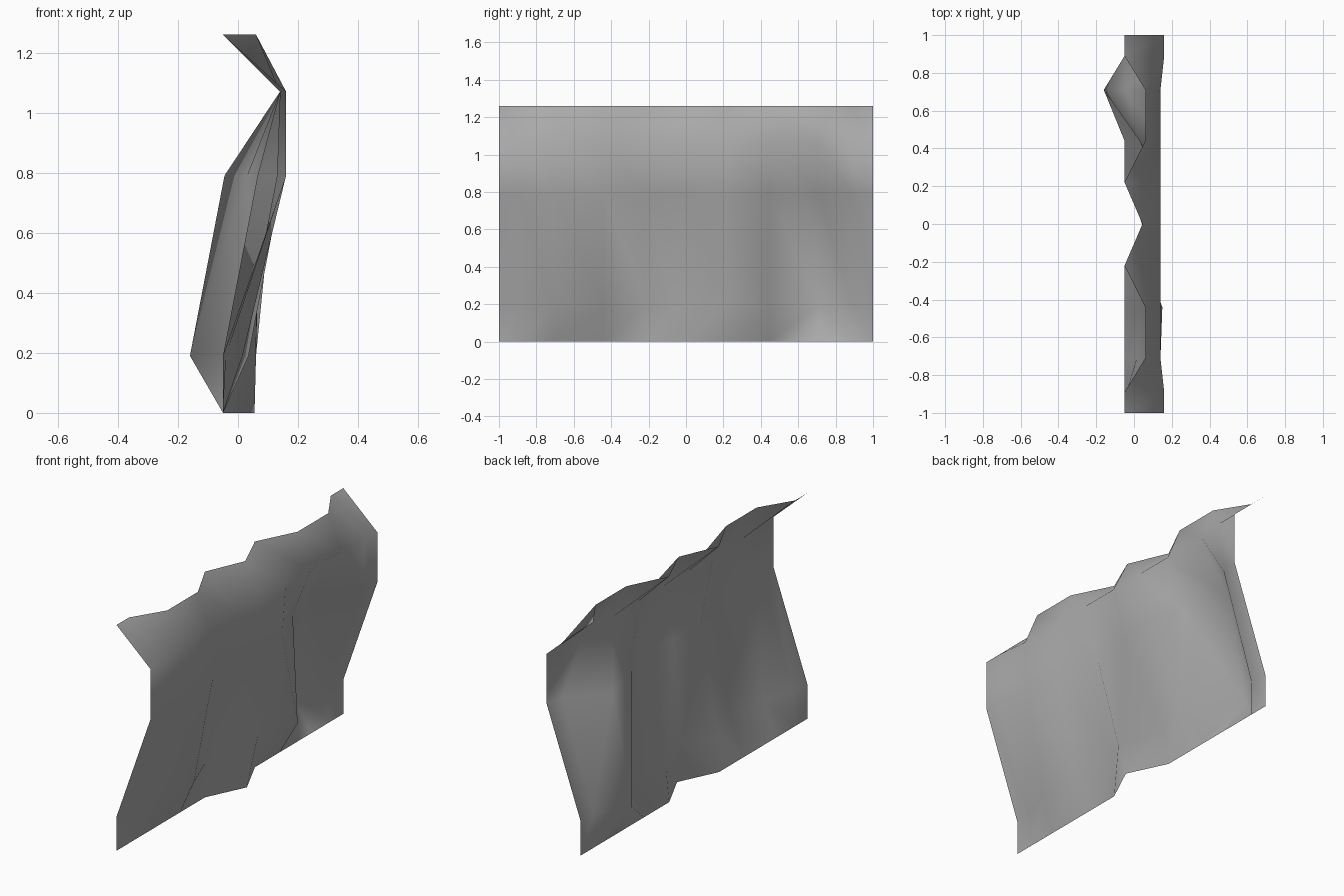
import bpy
import bmesh

# Remove the default object
default_cube = bpy.data.objects.get("Cube")
if default_cube:
    bpy.data.objects.remove(default_cube, do_unlink=True)


def make_material(name, colour):
    material = bpy.data.materials.new(name)
    material.use_nodes = True
    material.diffuse_color = colour
    shader = material.node_tree.nodes["Principled BSDF"]
    shader.inputs["Base Color"].default_value = colour
    return material


def mirrored(half):
    """Continue a list from the edge to the middle on to the other edge."""
    return half + half[-2::-1]


# Column stations along the wall, from one edge to the other
half_columns = [-1, -.89, -.71, -.44, -.22]
columns = half_columns + [0] + [-y for y in reversed(half_columns)]

# Cliff profile: height of each row and how far it stands out in each column
foot = mirrored([-.05, -.05, -.05, -.05, -.05, .055])
lower_bulge = [-.05, -.04, .015, .035, -.05, .06, -.03, .06, -.16, -.05, -.05]
upper_bulge = [.16, .16, .13, .15, .065, .075, .12, .03, -.045, .14, .16]
neck = mirrored([.16, .16, .14, .14, .14, .14])
lip = mirrored([-.05, -.05, .06, .06, -.05, .045])
rows = [(0, foot), (.19, lower_bulge), (.79, upper_bulge), (1.07, neck), (1.26, lip)]

# The middle ridge leans sideways just above the foot
ridge_column, ridge_row, ridge_lean = 5, 1, -.055
# The deep hollow that the creases of the foot run up to
hollow_column = 8


def build_cliff_wall():
    bm = bmesh.new()
    grid = []
    for row_index, (height, depths) in enumerate(rows):
        line = []
        for column_index, (y, depth) in enumerate(zip(columns, depths)):
            if (column_index, row_index) == (ridge_column, ridge_row):
                y += ridge_lean
            line.append(bm.verts.new((depth, y, height)))
        grid.append(line)

    # Join neighbouring rows with triangles facing outward
    for row_index, (below, above) in enumerate(zip(grid, grid[1:])):
        for i in range(len(columns) - 1):
            a, b, c, d = below[i], below[i + 1], above[i + 1], above[i]
            if row_index == 0 and i < hollow_column:
                triangles = (a, b, c), (a, c, d)
            else:
                triangles = (a, b, d), (b, c, d)
            for triangle in triangles:
                bm.faces.new(triangle).smooth = True

    mesh = bpy.data.meshes.new("cliff_wall")
    bm.to_mesh(mesh)
    bm.free()
    wall = bpy.data.objects.new("cliff_wall", mesh)
    bpy.context.collection.objects.link(wall)
    return wall


# Rock face
cliff_wall = build_cliff_wall()
cliff_wall.data.materials.append(make_material("stone grey", (.4, .4, .4, 1)))
